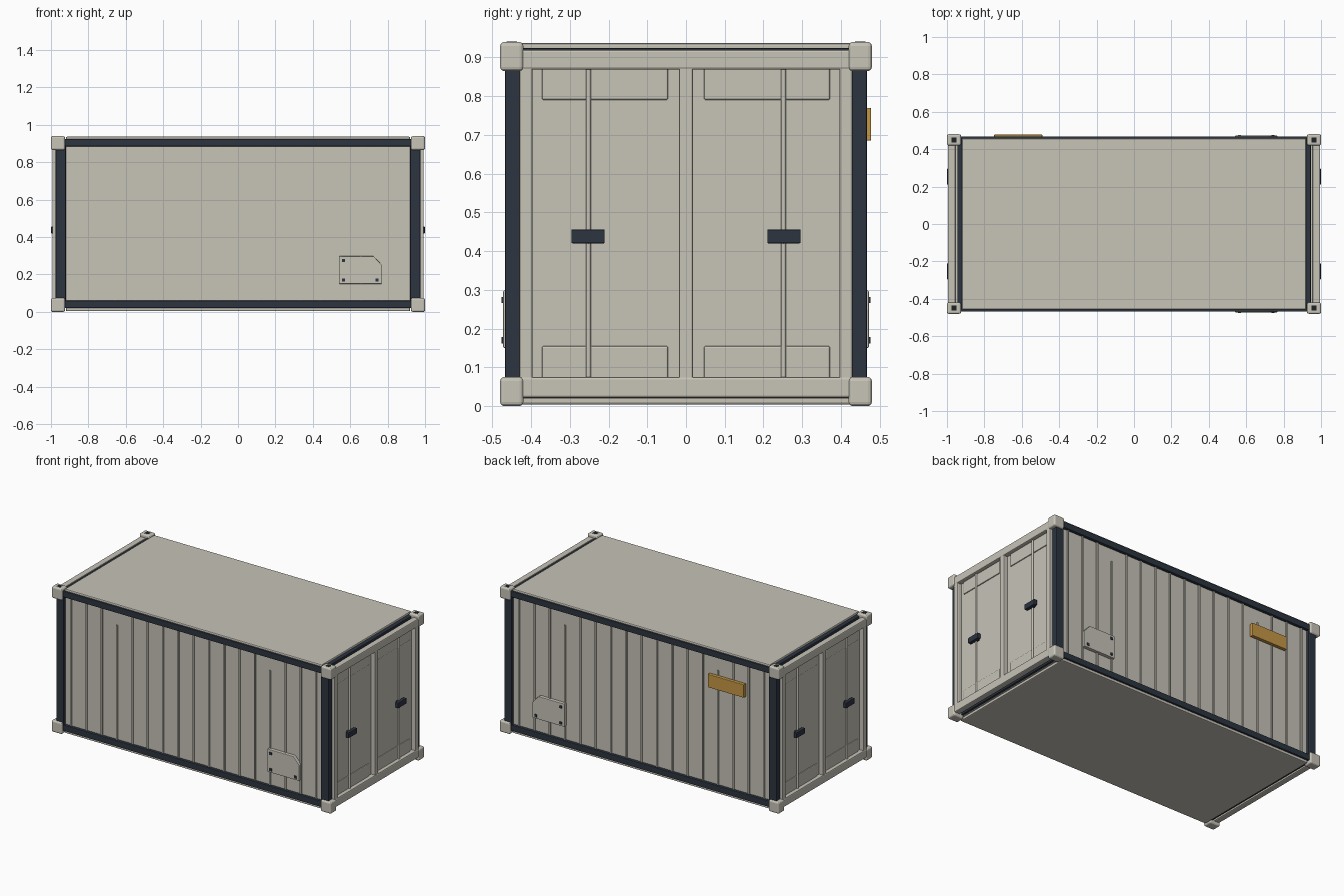
import bpy, bmesh, math

if "Cube" in bpy.data.objects:
    bpy.data.objects.remove(bpy.data.objects["Cube"])


def material(name, rgb):
    m = bpy.data.materials.new(name)
    m.diffuse_color = (*rgb, 1)
    m.use_nodes = True
    m.node_tree.nodes["Principled BSDF"].inputs["Base Color"].default_value = m.diffuse_color
    return m


BEIGE = material("warm beige", (0.57, 0.55, 0.475))
NAVY = material("dark navy", (0.026, 0.035, 0.052))
AMBER = material("amber", (0.56, 0.31, 0.06))
BLACK = material("hole black", (0.012, 0.014, 0.018))


def finish(name, bm, mat, bevel=0.0, segs=2):
    bmesh.ops.recalc_face_normals(bm, faces=bm.faces)
    me = bpy.data.meshes.new(name)
    bm.to_mesh(me)
    bm.free()
    me.materials.append(mat)
    ob = bpy.data.objects.new(name, me)
    bpy.context.collection.objects.link(ob)
    if bevel:
        b = ob.modifiers.new("bevel", 'BEVEL')
        b.width, b.segments = bevel, segs
        b.limit_method = 'ANGLE'
    return ob


def add_box(bm, x, y, z):
    """Box from (min, max) pairs on each axis."""
    v = bmesh.ops.create_cube(bm, size=1)["verts"]
    for p in v:
        p.co = [a[0] + (c + 0.5) * (a[1] - a[0]) for a, c in zip((x, y, z), p.co)]


def box(name, x, y, z, mat, bevel=0.0, segs=2):
    bm = bmesh.new()
    add_box(bm, x, y, z)
    return finish(name, bm, mat, bevel, segs)


def span(s, a, b):
    return (min(s * a, s * b), max(s * a, s * b))


# main body, roof and floor
box("body", (-0.93, 0.93), (-0.45, 0.45), (0.02, 0.92), BEIGE)
box("roof", (-0.92, 0.92), (-0.457, 0.457), (0.915, 0.937), BEIGE, 0.006)
box("floor", (-0.92, 0.92), (-0.457, 0.457), (0.004, 0.025), BEIGE, 0.006)

for sy, side in ((-1, "front"), (1, "back")):
    # long rails
    for z, lvl in (((0.021, 0.06), "lower"), ((0.885, 0.924), "upper")):
        box(f"{side}_{lvl}_rail", (-0.93, 0.93), span(sy, 0.43, 0.468), z, NAVY, 0.004)

    # wall ribs, two of them cut short
    bm = bmesh.new()
    for k in range(-8, 9):
        x = k * 0.1095
        top = 0.80 if abs(k) == 5 else 0.89
        add_box(bm, (x - 0.005, x + 0.005), span(sy, 0.445, 0.457), (0.05, top))
    finish(f"{side}_wall_ribs", bm, BEIGE)

    # service plate with a clipped corner, and its bolts
    bm = bmesh.new()
    pts = [(0.54, 0.15), (0.768, 0.15), (0.768, 0.252), (0.725, 0.298), (0.54, 0.298)]
    f = bm.faces.new([bm.verts.new((x, sy * 0.448, z)) for x, z in pts])
    g = bmesh.ops.extrude_face_region(bm, geom=[f])["geom"]
    bmesh.ops.translate(bm, vec=(0, sy * 0.024, 0),
                        verts=[e for e in g if isinstance(e, bmesh.types.BMVert)])
    finish(f"{side}_service_plate", bm, BEIGE, 0.003)
    for i, (x, z) in enumerate(((0.565, 0.274), (0.565, 0.17), (0.742, 0.17))):
        box(f"{side}_plate_bolt_{i}", (x - 0.008, x + 0.008), span(sy, 0.47, 0.477),
            (z - 0.008, z + 0.008), NAVY)

# amber sign plate on the back
box("amber_plate", (-0.748, -0.49), (0.455, 0.478), (0.685, 0.77), AMBER, 0.003)

for sx, end in ((-1, "left"), (1, "right")):
    # dark cross beams in the gap beside roof and floor
    for z, lvl in (((0.021, 0.06), "lower"), ((0.885, 0.924), "upper")):
        box(f"{end}_{lvl}_cross_beam", span(sx, 0.91, 0.945), (-0.43, 0.43), z, NAVY, 0.003)

    # door slab and raised frame
    box(f"{end}_door_slab", span(sx, 0.925, 0.965), (-0.42, 0.42), (0.06, 0.885), BEIGE)
    for z, lvl in (((0.021, 0.075), "sill"), ((0.869, 0.92), "header")):
        box(f"{end}_door_{lvl}", span(sx, 0.955, 0.995), (-0.43, 0.43), z, BEIGE, 0.006)
    for y, part in (((-0.43, -0.396), "front_jamb"), ((-0.018, 0.018), "mullion"),
                    ((0.396, 0.43), "back_jamb")):
        box(f"{end}_door_{part}", span(sx, 0.95, 0.993), y, (0.06, 0.885), BEIGE, 0.005)

    for sy, side in ((-1, "front"), (1, "back")):
        tag = f"{end}_{side}"
        # corner post
        box(f"{tag}_post", span(sx, 0.92, 0.975), span(sy, 0.425, 0.468),
            (0.05, 0.89), NAVY, 0.005)
        # corner castings with a square hole on the top ones
        for z, lvl in (((0.0, 0.075), "lower"), ((0.865, 0.94), "upper")):
            box(f"{tag}_{lvl}_casting", span(sx, 0.925, 1.0), span(sy, 0.42, 0.48),
                z, BEIGE, 0.01, 3)
        box(f"{tag}_casting_hole", span(sx, 0.949, 0.976), span(sy, 0.437, 0.463),
            (0.936, 0.9408), BLACK)
        # raised door panels
        for z, lvl in (((0.07, 0.155), "lower"), ((0.79, 0.875), "upper")):
            box(f"{tag}_{lvl}_door_panel", span(sx, 0.96, 0.971), span(sy, 0.046, 0.372),
                z, BEIGE, 0.005)
        # locking rod and handle
        bm = bmesh.new()
        bmesh.ops.create_cone(bm, cap_ends=True, segments=12, radius1=0.0065,
                              radius2=0.0065, depth=0.80)
        bmesh.ops.translate(bm, verts=bm.verts, vec=(sx * 0.975, sy * 0.252, 0.4725))
        rod = finish(f"{tag}_lock_rod", bm, BEIGE)
        for p in rod.data.polygons:
            p.use_smooth = len(p.vertices) == 4
        box(f"{tag}_handle", span(sx, 0.977, 0.999), span(sy, 0.21, 0.296),
            (0.42, 0.456), NAVY, 0.003)
        box(f"{tag}_handle_mount", span(sx, 0.962, 0.98), span(sy, 0.235, 0.269),
            (0.425, 0.451), NAVY)
